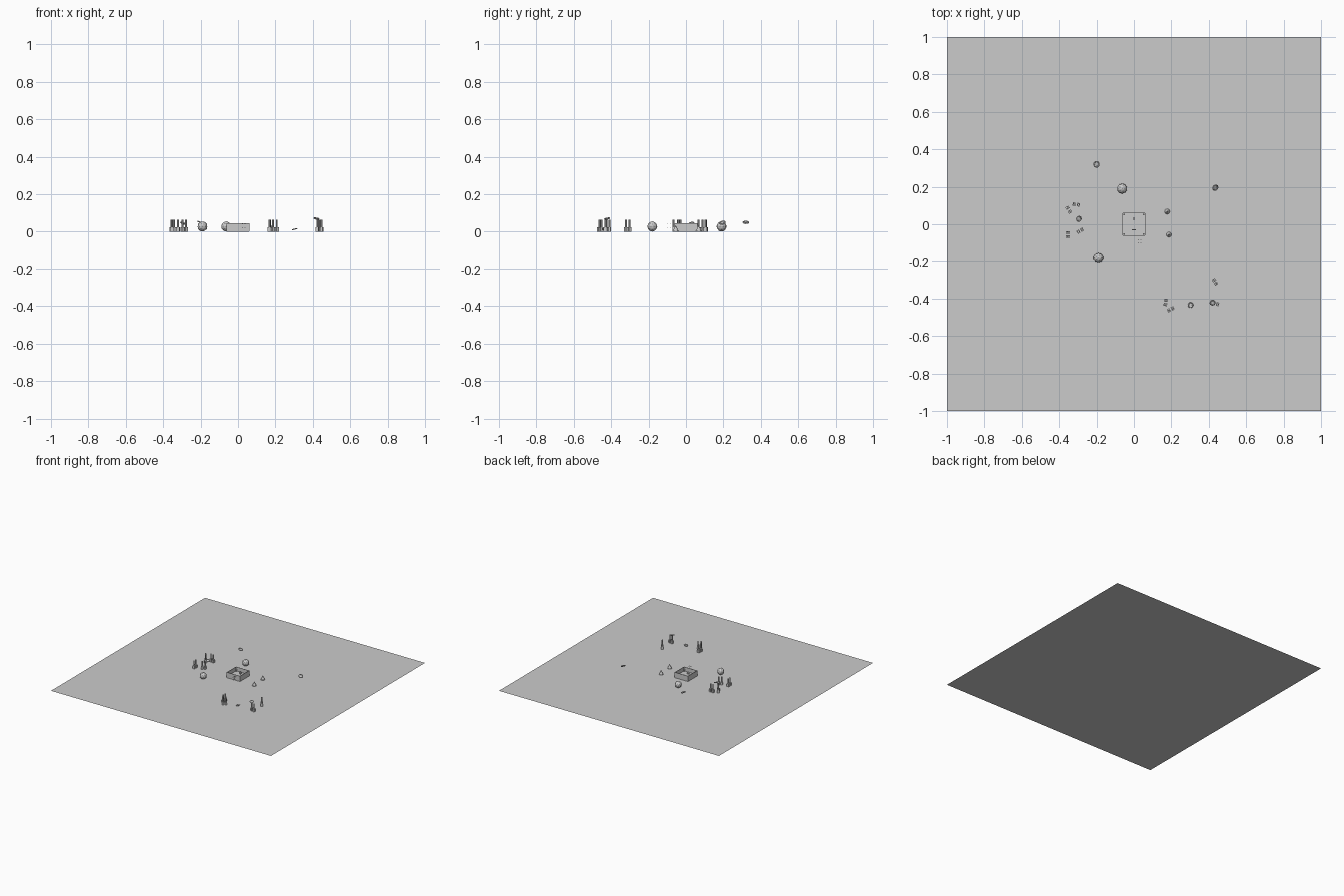
import bpy
from math import radians, atan2

if "Cube" in bpy.data.objects:
    bpy.data.objects.remove(bpy.data.objects["Cube"])


def name_it(name):
    ob = bpy.context.object
    ob.name = name
    return ob


def box(name, loc, size, rot=0):
    bpy.ops.mesh.primitive_cube_add(size=1, location=loc, rotation=(0, 0, rot))
    bpy.context.object.scale = size
    return name_it(name)


def cyl(name, loc, r, h, sides=8):
    bpy.ops.mesh.primitive_cylinder_add(vertices=sides, radius=r, depth=h, location=loc)
    return name_it(name)


def ring(name, loc, r, tilt=(0, 0)):
    # thin disc with a rounded rim
    bpy.ops.mesh.primitive_torus_add(major_radius=r * 0.78, minor_radius=r * 0.22,
                                     major_segments=16, minor_segments=6, location=loc,
                                     rotation=(radians(tilt[0]), radians(tilt[1]), 0))
    name_it(name)
    bpy.ops.mesh.primitive_cylinder_add(vertices=16, radius=r * 0.8, depth=r * 0.15, location=loc,
                                        rotation=(radians(tilt[0]), radians(tilt[1]), 0))
    name_it(name + "_plate")


# flat field
bpy.ops.mesh.primitive_plane_add(size=2)
name_it("field")

# open square box in the middle
box("tray_floor", (0, 0, 0.006), (0.12, 0.12, 0.012))
for s in (-1, 1):
    box("tray_side_wall", (s * 0.059, 0, 0.0235), (0.003, 0.12, 0.043))
    box("tray_end_wall", (0, s * 0.059, 0.0235), (0.12, 0.003, 0.043))
    for t in (-1, 1):
        box("tray_corner", (s * 0.052, t * 0.052, 0.02), (0.01, 0.01, 0.02))
box("tray_bar", (0, -0.03, 0.016), (0.02, 0.004, 0.01))
box("tray_block", (0, 0.03, 0.02), (0.012, 0.01, 0.018))

# pairs of standing pegs: wide foot with a thin upright
pairs = [((-0.355, 0.088), (-0.342, 0.067)), ((-0.320, 0.107), (-0.297, 0.104)),
         ((-0.353, -0.044), (-0.353, -0.066)), ((-0.297, -0.040), (-0.278, -0.029)),
         ((0.171, -0.409), (0.168, -0.432)), ((0.187, -0.463), (0.207, -0.452)),
         ((0.428, -0.302), (0.439, -0.320)), ((0.424, -0.425), (0.447, -0.430))]
for a, b in pairs:
    ang = atan2(b[1] - a[1], b[0] - a[0])
    for x, y in (a, b):
        box("peg_foot", (x, y, 0.012), (0.015, 0.019, 0.024), ang)
        cyl("peg_upright", (x, y, 0.043), 0.005, 0.042)

# faceted balls
for x, y in ((-0.063, 0.19), (-0.19, -0.18)):
    bpy.ops.mesh.primitive_ico_sphere_add(subdivisions=2, radius=0.027, location=(x, y, 0.028))
    name_it("ball")

# cones
for x, y in ((0.178, 0.068), (0.187, -0.055)):
    cyl("cone_foot", (x, y, 0.002), 0.017, 0.004, 12)
    bpy.ops.mesh.primitive_cone_add(vertices=12, radius1=0.014, radius2=0.002, depth=0.028,
                                    location=(x, y, 0.018))
    name_it("cone")

# flying discs
ring("disc", (-0.20, 0.32, 0.05), 0.018, (0, 20))
ring("disc", (0.435, 0.195, 0.048), 0.018, (20, 30))
ring("disc", (-0.294, 0.029, 0.045), 0.016, (10, 20))
ring("disc", (0.303, -0.435, 0.014), 0.015, (0, -15))
ring("disc", (0.42, -0.422, 0.07), 0.016, (10, 10))

# small group of studs beside the tray
for x in (0.024, 0.038):
    for y in (-0.098, -0.084):
        for z in (0.023, 0.041):
            box("stud", (x, y, z), (0.004, 0.004, 0.004))
